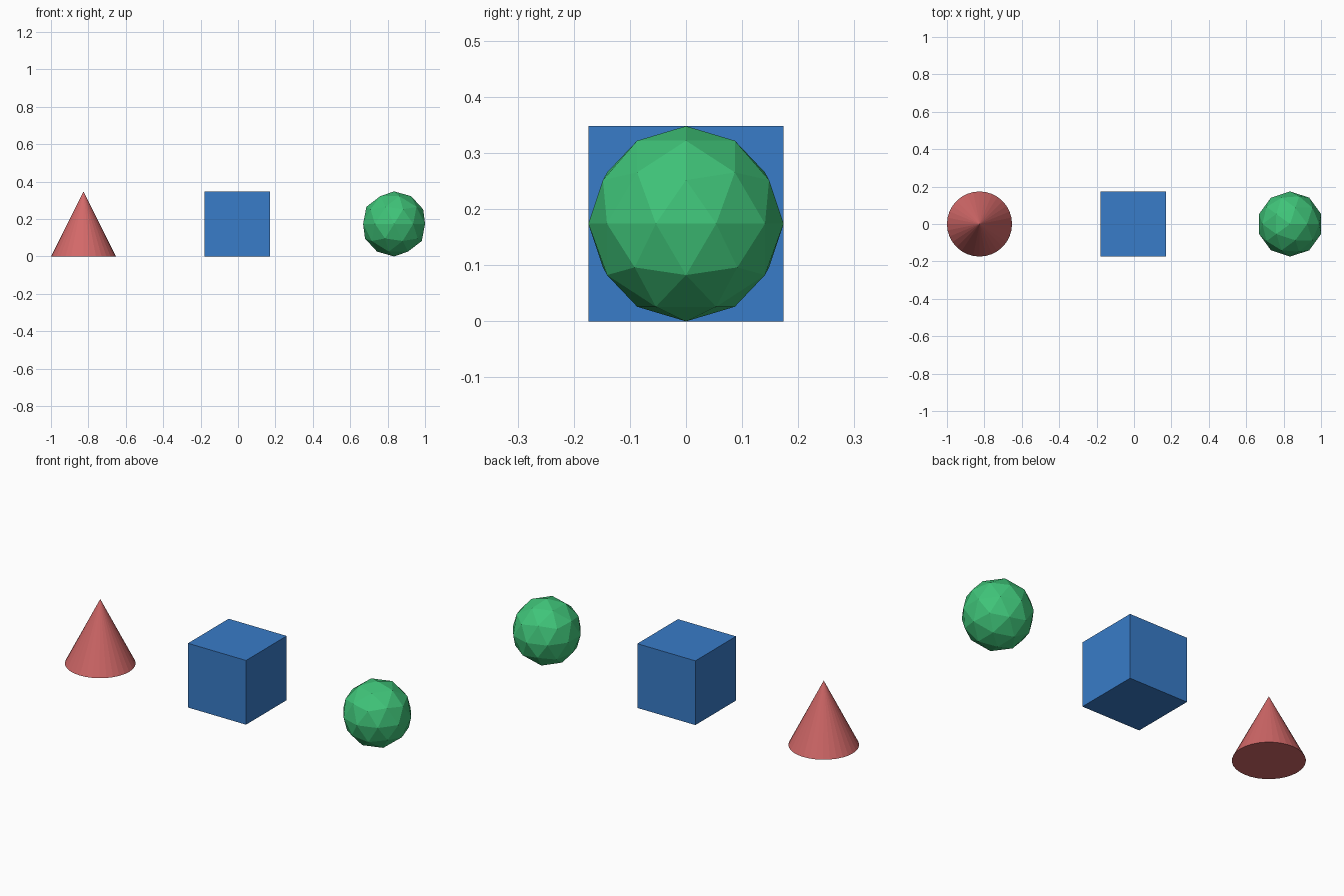
import bpy

if "Cube" in bpy.data.objects:
    bpy.data.objects.remove(bpy.data.objects["Cube"])

R = 0.174  # shared half-size of all three solids


def finish(name, rgb):
    """Name the active object and give it a plain colour."""
    obj = bpy.context.object
    obj.name = name
    mat = bpy.data.materials.new(name + "_colour")
    mat.diffuse_color = (*rgb, 1)
    mat.use_nodes = True
    mat.node_tree.nodes["Principled BSDF"].inputs["Base Color"].default_value = mat.diffuse_color
    obj.data.materials.append(mat)
    return obj


# Red cone on the left
bpy.ops.mesh.primitive_cone_add(vertices=32, radius1=R, radius2=0, depth=2 * R,
                                location=(-1 + R, 0, R))
finish("cone", (0.65, 0.14, 0.14))

# Blue cube in the middle
bpy.ops.mesh.primitive_cube_add(size=2 * R, location=(-0.004, 0, R))
finish("cube", (0.04, 0.2, 0.58))

# Green faceted ball on the right (its x half-width is 0.951 R)
bpy.ops.mesh.primitive_ico_sphere_add(subdivisions=2, radius=R,
                                      location=(1 - 0.951 * R, 0, R))
finish("faceted_ball", (0.05, 0.55, 0.19))
